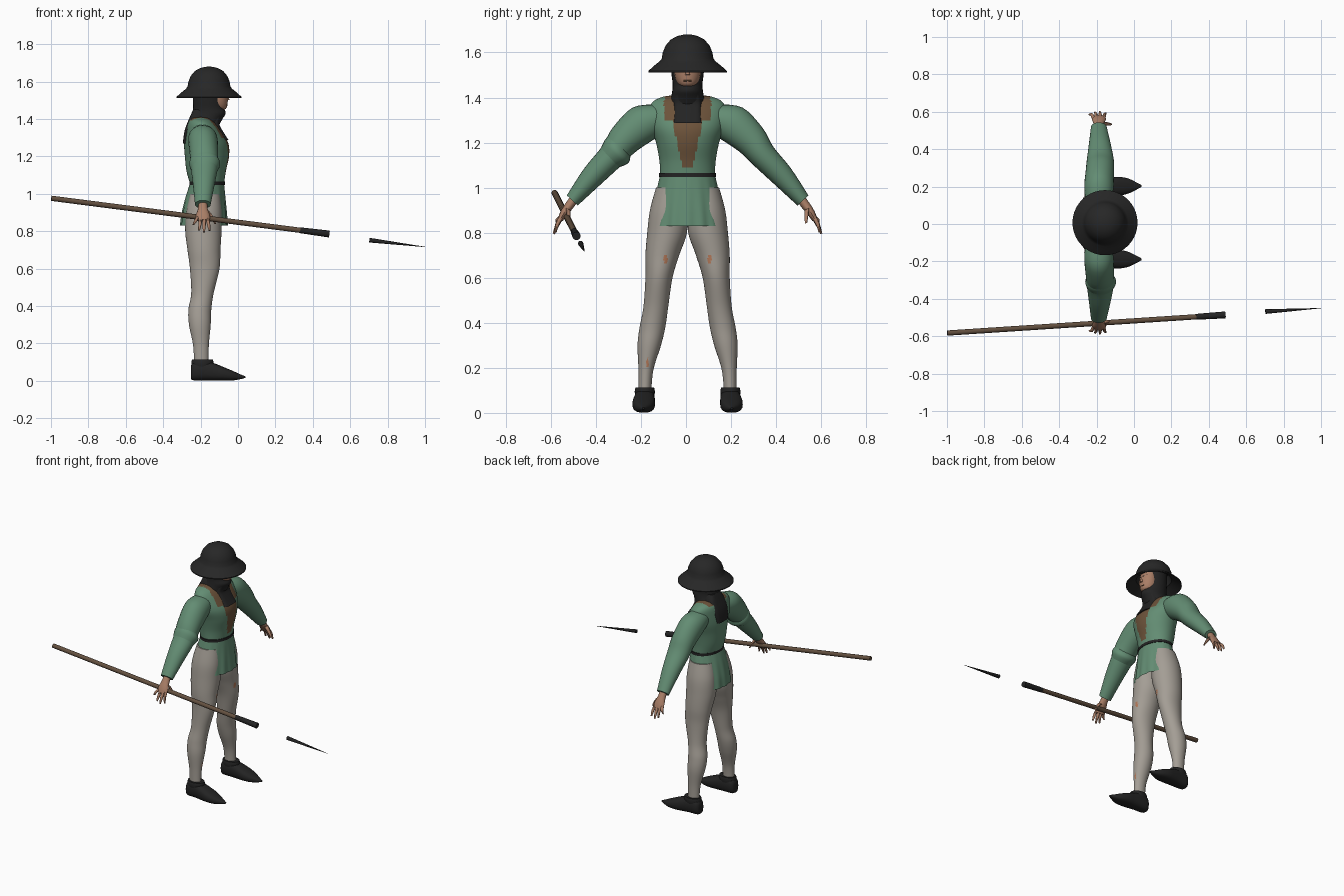
import bpy, bmesh, math
from mathutils import Vector

YC = 0.007  # centre line of the body


def mat(name, rgb):
    m = bpy.data.materials.new(name)
    m.diffuse_color = (*rgb, 1)
    return m


BLACK = mat("black_cloth", (0.017, 0.017, 0.017))
IRON = mat("dark_iron", (0.02, 0.02, 0.02))
GREEN = mat("tunic_green", (0.125, 0.265, 0.172))
BROWN = mat("shirt_brown", (0.15, 0.085, 0.042))
GREY = mat("legging_grey", (0.37, 0.34, 0.30))
SKIN = mat("skin", (0.40, 0.21, 0.135))
WOOD = mat("wood_brown", (0.125, 0.08, 0.05))
PATCH = mat("patch_rust", (0.45, 0.19, 0.10))


def finish(name, bm, mats, rule=None, angle=45):
    bmesh.ops.recalc_face_normals(bm, faces=bm.faces)
    if rule:
        for f in bm.faces:
            f.material_index = rule(f.calc_center_median())
    me = bpy.data.meshes.new(name)
    bm.to_mesh(me)
    bm.free()
    for m in mats:
        me.materials.append(m)
    me.shade_smooth()
    me.set_sharp_from_angle(angle=math.radians(angle))
    ob = bpy.data.objects.new(name, me)
    bpy.context.collection.objects.link(ob)
    return ob


def spline(rows, steps):
    """Smooth in-between rows through the given rows."""
    out = []
    for i in range(len(rows) - 1):
        p = [rows[max(0, min(len(rows) - 1, i + k))] for k in (-1, 0, 1, 2)]
        for s in range(steps):
            t = s / steps
            out.append([0.5 * (2 * b + (c - a) * t + (2 * a - 5 * b + 4 * c - d) * t * t
                               + (3 * b - a - 3 * c + d) * t ** 3) for a, b, c, d in zip(*p)])
    return out + [list(rows[-1])]


def loft(name, rows, mats, direction=(0, 0, 1), side=1, segs=24, steps=4, power=2,
         rule=None, caps=True, cut=None, wave=None):
    """Rows are (x, y, z, radius_u, radius_v); side=-1 mirrors across the centre line."""
    d = Vector(direction).normalized()
    u = Vector((0, 1, 0)) if abs(d.x) > 0.8 else Vector((1, 0, 0))
    v = d.cross(u).normalized()
    bm = bmesh.new()
    rings = []
    for x, y, z, ru, rv in spline(rows, steps):
        ring = []
        for k in range(segs):
            a = 2 * math.pi * k / segs
            c, s = math.cos(a), math.sin(a)
            g = wave(a, z) if wave else 1
            p = Vector((x, y, z)) + u * (math.copysign(abs(c) ** (2 / power), c) * ru * g) \
                + v * (math.copysign(abs(s) ** (2 / power), s) * rv * g)
            ring.append(bm.verts.new((p.x, p.y * side + YC, p.z)))
        rings.append(ring)
    for r0, r1 in zip(rings, rings[1:]):
        for k in range(segs):
            n = (k + 1) % segs
            bm.faces.new((r0[k], r0[n], r1[n], r1[k]))
    if caps:
        bm.faces.new(rings[0])
        bm.faces.new(rings[-1])
    if cut:
        bmesh.ops.delete(bm, geom=[f for f in bm.faces if cut(f.calc_center_median())], context='FACES')
    return finish(name, bm, mats, rule)


def rod(name, a, b, r0, r1, m, segs=12):
    a, b = Vector(a), Vector(b)
    bm = bmesh.new()
    bmesh.ops.create_cone(bm, cap_ends=True, segments=segs, radius1=r0, radius2=r1, depth=(b - a).length)
    q = (b - a).to_track_quat('Z', 'Y')
    for vert in bm.verts:
        vert.co = q @ vert.co + (a + b) / 2
    return finish(name, bm, [m])


# Helmet: turned profile with dome, wide brim and underside
profile = [(0.0, 1.68), (0.018, 1.679), (0.045, 1.673), (0.075, 1.657), (0.098, 1.63), (0.11, 1.60),
           (0.115, 1.572), (0.125, 1.56), (0.15, 1.54), (0.174, 1.518), (0.174, 1.512),
           (0.145, 1.53), (0.11, 1.55), (0.09, 1.60), (0.0, 1.62)]
bm = bmesh.new()
vs = [bm.verts.new((r, 0, z)) for r, z in profile]
es = [bm.edges.new(p) for p in zip(vs, vs[1:])]
bmesh.ops.spin(bm, geom=vs + es, cent=(0, 0, 0), axis=(0, 0, 1), angle=2 * math.pi, steps=40)
bmesh.ops.remove_doubles(bm, verts=bm.verts, dist=1e-4)
bmesh.ops.translate(bm, verts=bm.verts, vec=(-0.155, YC, 0))
finish("helmet", bm, [IRON], angle=35)

# Hood around head and neck, with front and back flaps
loft("hood", [(-0.185, 0, 1.35, 0.075, 0.088), (-0.168, 0, 1.40, 0.085, 0.074),
              (-0.155, 0, 1.43, 0.089, 0.068), (-0.157, 0, 1.46, 0.083, 0.066),
              (-0.158, 0, 1.51, 0.083, 0.072), (-0.155, 0, 1.61, 0.085, 0.08)], [BLACK])
loft("hood_front_flap", [(-0.10, 0, 1.287, 0.05, 0.065), (-0.13, 0, 1.34, 0.046, 0.062),
                         (-0.145, 0, 1.38, 0.045, 0.062), (-0.13, 0, 1.43, 0.05, 0.05)], [BLACK], power=4)
loft("hood_back_flap", [(-0.25, 0, 1.27, 0.045, 0.06), (-0.24, 0, 1.34, 0.045, 0.072),
                        (-0.22, 0, 1.40, 0.042, 0.07), (-0.20, 0, 1.45, 0.04, 0.05)], [BLACK], power=4)

# Face with nose, eyes, brows and mouth
loft("face", [(-0.115, 0, 1.445, 0.035, 0.028), (-0.112, 0, 1.46, 0.051, 0.043),
              (-0.11, 0, 1.49, 0.055, 0.055), (-0.11, 0, 1.53, 0.055, 0.059),
              (-0.115, 0, 1.59, 0.045, 0.055)], [SKIN])
rod("nose", (-0.056, YC, 1.50), (-0.062, YC, 1.545), 0.011, 0.005, SKIN, 8)
rod("mouth", (-0.058, YC - 0.018, 1.475), (-0.058, YC + 0.018, 1.475), 0.003, 0.003, BROWN, 8)
for s in (1, -1):
    rod("eye", (-0.064, YC + s * 0.014, 1.528), (-0.073, YC + s * 0.034, 1.528), 0.005, 0.004, BLACK, 8)
    rod("brow", (-0.060, YC + s * 0.010, 1.54), (-0.073, YC + s * 0.038, 1.546), 0.004, 0.003, BLACK, 8)


# Tunic body with the brown shirt showing in a deep V
def chest_rule(p):
    y = abs(p.y - YC)
    if p.z > 1.39:
        return int(y < 0.10)
    width = 0.105 if p.z > 1.30 else 0.022 + (p.z - 1.09) * 0.22
    return int(p.x > -0.15 and p.z > 1.095 and y < width)


loft("tunic_body", [(-0.165, 0, 1.05, 0.09, 0.121), (-0.17, 0, 1.12, 0.105, 0.125),
                    (-0.166, 0, 1.20, 0.118, 0.14), (-0.17, 0, 1.27, 0.118, 0.162),
                    (-0.185, 0, 1.34, 0.094, 0.17), (-0.195, 0, 1.38, 0.075, 0.155),
                    (-0.20, 0, 1.403, 0.055, 0.11), (-0.20, 0, 1.41, 0.04, 0.06)],
     [GREEN, BROWN], segs=96, steps=8, rule=chest_rule)

# Pleated skirt, slit at both sides
loft("tunic_skirt", [(-0.165, 0, 1.06, 0.09, 0.121), (-0.174, 0, 0.98, 0.106, 0.138),
                     (-0.18, 0, 0.90, 0.119, 0.154), (-0.182, 0, 0.83, 0.126, 0.166)],
     [GREEN], segs=96, steps=8, caps=False,
     cut=lambda p: abs(p.x + 0.195) < (0.99 - p.z) * 0.36,
     wave=lambda a, z: 1 + 0.10 * (1.06 - z) * math.cos(16 * a))
loft("belt", [(-0.165, 0, 1.048, 0.095, 0.127), (-0.165, 0, 1.066, 0.095, 0.127)], [BLACK], segs=40, steps=1)


def leg_rule(p):
    y = abs(p.y - YC)
    high = p.x > -0.15 and ((y - 0.098) / 0.009) ** 2 + ((p.z - 0.68) / 0.022) ** 2 < 1
    low = p.y < 0 and p.x > -0.19 and ((y - 0.178) / 0.006) ** 2 + ((p.z - 0.22) / 0.02) ** 2 < 1
    return int(high or low)


arm_dir = (0, 0.68, -0.73)
for s, tag in ((1, "left"), (-1, "right")):
    # Sleeve from shoulder to cuff
    loft(tag + "_sleeve", [(-0.19, 0.09, 1.325, 0.06, 0.065), (-0.188, 0.18, 1.295, 0.078, 0.088),
                           (-0.182, 0.28, 1.213, 0.076, 0.074), (-0.18, 0.337, 1.14, 0.072, 0.060),
                           (-0.183, 0.422, 1.05, 0.058, 0.051), (-0.188, 0.512, 0.943, 0.042, 0.033)],
         [GREEN], arm_dir, s)
    # Hand: palm, four spread fingers and thumb
    hand_dir = (0, 0.5, -0.86)
    loft(tag + "_palm", [(-0.188, 0.50, 0.955, 0.024, 0.02), (-0.188, 0.525, 0.92, 0.026, 0.02),
                         (-0.188, 0.55, 0.885, 0.037, 0.017), (-0.188, 0.565, 0.857, 0.036, 0.012)],
         [SKIN], hand_dir, s, 12, 2)
    for x0, x1, y1, z1 in ((-0.215, -0.238, 0.578, 0.835), (-0.198, -0.208, 0.59, 0.805),
                           (-0.180, -0.182, 0.594, 0.795), (-0.163, -0.152, 0.586, 0.803)):
        loft(tag + "_finger", [(x0, 0.555, 0.875, 0.01, 0.01),
                               ((x0 + x1) / 2, 0.578, (0.875 + z1) / 2, 0.009, 0.009),
                               (x1, y1, z1, 0.005, 0.005)], [SKIN], hand_dir, s, 8, 2)
    loft(tag + "_thumb", [(-0.165, 0.53, 0.905, 0.013, 0.012), (-0.14, 0.528, 0.875, 0.010, 0.010),
                          (-0.122, 0.526, 0.842, 0.005, 0.006)], [SKIN], hand_dir, s, 8, 2)
    # Leg
    loft(tag + "_leg", [(-0.175, 0.07, 1.0, 0.08, 0.07), (-0.182, 0.085, 0.90, 0.095, 0.082),
                        (-0.185, 0.091, 0.80, 0.097, 0.088), (-0.182, 0.112, 0.70, 0.088, 0.075),
                        (-0.178, 0.127, 0.60, 0.079, 0.060), (-0.19, 0.141, 0.47, 0.060, 0.055),
                        (-0.204, 0.156, 0.38, 0.061, 0.057), (-0.204, 0.170, 0.30, 0.058, 0.052),
                        (-0.198, 0.185, 0.19, 0.042, 0.033), (-0.196, 0.19, 0.08, 0.038, 0.028)],
         [GREY, PATCH], side=s, segs=64, steps=8, rule=leg_rule)
    # Pointed shoe with ankle collar
    loft(tag + "_shoe", [(-0.252, 0.19, 0.045, 0.025, 0.035), (-0.235, 0.19, 0.052, 0.040, 0.05),
                         (-0.18, 0.19, 0.055, 0.045, 0.053), (-0.13, 0.193, 0.048, 0.048, 0.047),
                         (-0.08, 0.195, 0.038, 0.050, 0.037), (-0.03, 0.196, 0.028, 0.040, 0.026),
                         (0.01, 0.196, 0.022, 0.021, 0.014), (0.04, 0.196, 0.02, 0.005, 0.004)],
         [BLACK], (1, 0, 0), s, 20, 3, 2.6)
    loft(tag + "_shoe_collar", [(-0.19, 0.19, 0.07, 0.058, 0.042), (-0.19, 0.19, 0.095, 0.060, 0.045),
                                (-0.19, 0.19, 0.113, 0.056, 0.041)], [BLACK], side=s, steps=2)

# Bunched fold on the right sleeve
loft("right_sleeve_fold", [(-0.18, 0.30, 1.19, 0.070, 0.064), (-0.178, 0.315, 1.16, 0.083, 0.073),
                           (-0.18, 0.345, 1.13, 0.070, 0.058)], [GREEN], arm_dir, -1)

# Spear: shaft, socket and separate point
start, end = Vector((-0.998, -0.583, 0.976)), Vector((0.488, -0.486, 0.785))
joint = start.lerp(end, 0.895)
rod("spear_shaft", start, joint, 0.014, 0.014, WOOD)
rod("spear_socket", joint, end, 0.0155, 0.0185, BLACK)
rod("spear_point", (0.703, -0.468, 0.752), (1.0, -0.45, 0.716), 0.0125, 0.0008, BLACK, 8)
